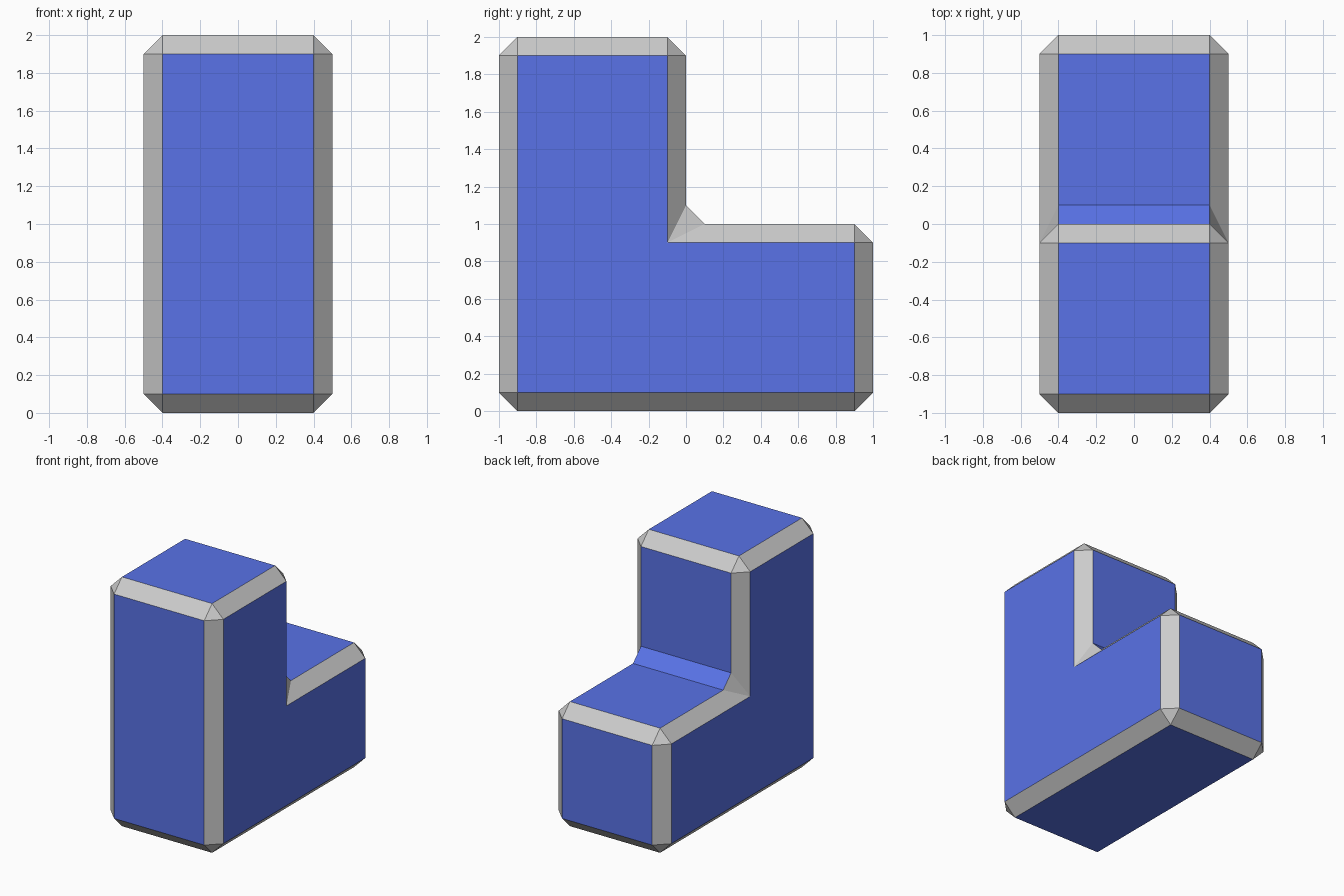
import bpy, bmesh
from mathutils import Vector

if "Cube" in bpy.data.objects:
    bpy.data.objects.remove(bpy.data.objects["Cube"])

BEVEL, HALF = 0.1, 0.5

# L-shaped side profile (y, z), counter-clockwise
profile = [Vector(p) for p in ((-1, 0), (1, 0), (1, 1), (0, 1), (0, 2), (-1, 2))]
CONCAVE = 3
n = len(profile)

bm = bmesh.new()


def face(verts, slot):
    bm.faces.new(verts).material_index = slot


def side(sign):
    """Side cap with its chamfer strips; returns the outer corner pairs."""
    cap, pairs = [], []
    for i, p in enumerate(profile):
        d_in = (p - profile[i - 1]).normalized()
        d_out = (profile[(i + 1) % n] - p).normalized()
        inset = p + BEVEL * Vector((-d_in.y - d_out.y, d_in.x + d_out.x))
        a, b = p - d_in * BEVEL, p + d_out * BEVEL
        x = sign * (HALF - BEVEL)
        cap.append(bm.verts.new((sign * HALF, *inset)))
        pairs.append((bm.verts.new((x, *a)), bm.verts.new((x, *b))))
    face(cap, 0)
    for i in range(n):
        j = (i + 1) % n
        face((cap[i], *pairs[i]), 1)
        face((cap[i], pairs[i][1], pairs[j][0], cap[j]), 1)
    return pairs


left, right = side(-1), side(1)

# Walls and edge chamfers spanning the width (inner corner stays blue)
for i in range(n):
    j = (i + 1) % n
    face((left[i][1], left[j][0], right[j][0], right[i][1]), 0)
    face((*left[i], right[i][1], right[i][0]), 0 if i == CONCAVE else 1)

bmesh.ops.recalc_face_normals(bm, faces=bm.faces[:])
mesh = bpy.data.meshes.new("step_block")
bm.to_mesh(mesh)
bm.free()

# Blue main faces, plain grey chamfers
for name, color in (("blue", (0.1, 0.17, 0.8, 1)), ("grey", (0.8, 0.8, 0.8, 1))):
    mat = bpy.data.materials.new(name)
    mat.diffuse_color = color
    mat.use_nodes = True
    mat.node_tree.nodes["Principled BSDF"].inputs["Base Color"].default_value = mat.diffuse_color
    mesh.materials.append(mat)

block = bpy.data.objects.new("step_block", mesh)
bpy.context.collection.objects.link(block)
